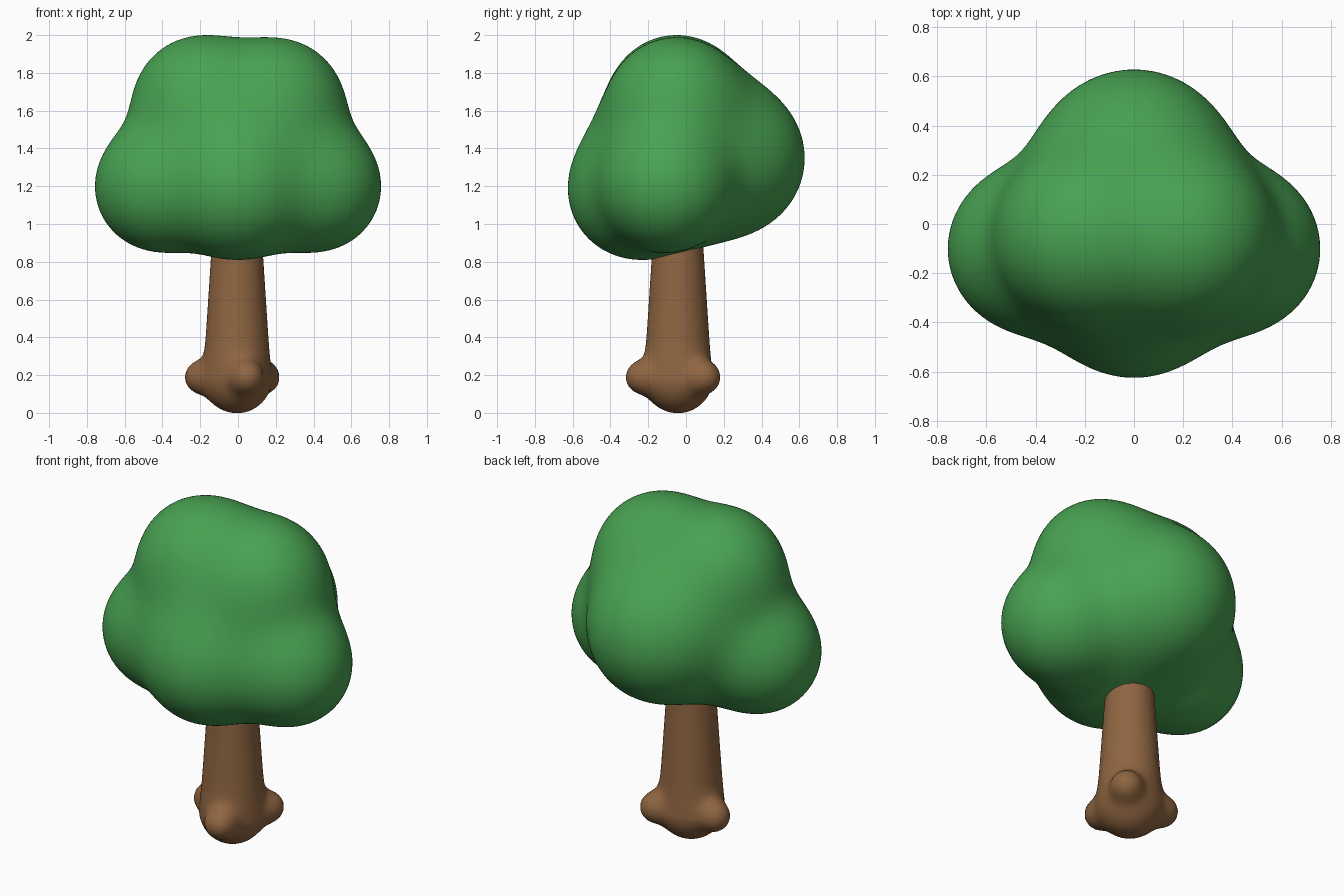
import bpy, bmesh, math
from mathutils import Vector

if "Cube" in bpy.data.objects:
    bpy.data.objects.remove(bpy.data.objects["Cube"], do_unlink=True)


def material(name, rgb):
    mat = bpy.data.materials.new(name)
    mat.use_nodes = True
    mat.diffuse_color = (*rgb, 1)
    mat.node_tree.nodes["Principled BSDF"].inputs["Base Color"].default_value = (*rgb, 1)
    return mat


def blend(distances, sharpness):
    """Soft union of several distances."""
    return -math.log(sum(math.exp(-sharpness * d) for d in distances)) / sharpness


def surface_point(field, origin, direction, reach):
    """Point where a ray from inside the shape leaves it."""
    near, far = 0.0, reach
    for _ in range(20):
        mid = (near + far) / 2
        if field(origin + direction * mid) < 0:
            near = mid
        else:
            far = mid
    return origin + direction * near


def finish(bm, name, mat):
    bmesh.ops.recalc_face_normals(bm, faces=bm.faces)
    for face in bm.faces:
        face.smooth = True
    mesh = bpy.data.meshes.new(name)
    bm.to_mesh(mesh)
    bm.free()
    mesh.materials.append(mat)
    obj = bpy.data.objects.new(name, mesh)
    bpy.context.collection.objects.link(obj)
    return obj


# Canopy: soft union of leafy lobes
lobes = [(Vector(c), r) for c, r in (
    ((-0.42, -0.10, 1.20), 0.33),   # lower sides
    ((0.42, -0.10, 1.20), 0.33),
    ((0, -0.27, 1.18), 0.34),       # front
    ((0, 0.235, 1.35), 0.39),       # back
    ((-0.20, -0.05, 1.645), 0.34),  # crown
    ((0.21, -0.05, 1.63), 0.34),
    ((0, -0.05, 1.35), 0.40),       # core
)]


def canopy_field(p):
    return blend([(p - c).length - r for c, r in lobes], 12)


bm = bmesh.new()
bmesh.ops.create_icosphere(bm, subdivisions=6, radius=1)
heart = Vector((0, -0.04, 1.35))
for v in bm.verts:
    v.co = surface_point(canopy_field, heart, v.co.normalized(), 1.2)

# Fit the canopy to its overall size
for axis, (low, high) in enumerate(((-0.757, 0.757), (-0.625, 0.628), (0.81, 2.0))):
    values = [v.co[axis] for v in bm.verts]
    start, span = min(values), max(values) - min(values)
    for v in bm.verts:
        v.co[axis] = low + (v.co[axis] - start) * (high - low) / span
finish(bm, "canopy", material("leaf green", (0.065, 0.36, 0.084)))

# Trunk: tapered stem with a round foot and three root knobs
AXIS = Vector((-0.005, -0.043, 0))
knobs = [AXIS + Vector((0.2 * math.cos(a), 0.2 * math.sin(a), 0.19))
         for a in (math.radians(45 + 120 * i) for i in range(3))]


def trunk_field(p):
    z = max(p.z, 0.18)
    stem = (p - AXIS - Vector((0, 0, z))).length - (0.18 - 0.065 * (z - 0.18))
    return blend([stem] + [(p - k).length - 0.08 for k in knobs], 30)


SIDES, RINGS, TOP = 64, 80, 1.1
bm = bmesh.new()
rings = []
for i in range(RINGS + 1):
    z = 0.001 + TOP * (i / RINGS) ** 1.6
    centre = AXIS + Vector((0, 0, z))
    ring = []
    for j in range(SIDES):
        a = 2 * math.pi * j / SIDES
        ray = Vector((math.cos(a), math.sin(a), 0))
        ring.append(bm.verts.new(surface_point(trunk_field, centre, ray, 0.4)))
    rings.append(ring)
for lower, upper in zip(rings, rings[1:]):
    for j in range(SIDES):
        k = (j + 1) % SIDES
        bm.faces.new((lower[j], lower[k], upper[k], upper[j]))
bm.faces.new(rings[0])
bm.faces.new(rings[-1])
foot = min(v.co.z for v in bm.verts)
bmesh.ops.translate(bm, verts=bm.verts, vec=(0, 0, -foot))
finish(bm, "trunk", material("bark brown", (0.275, 0.13, 0.053)))
